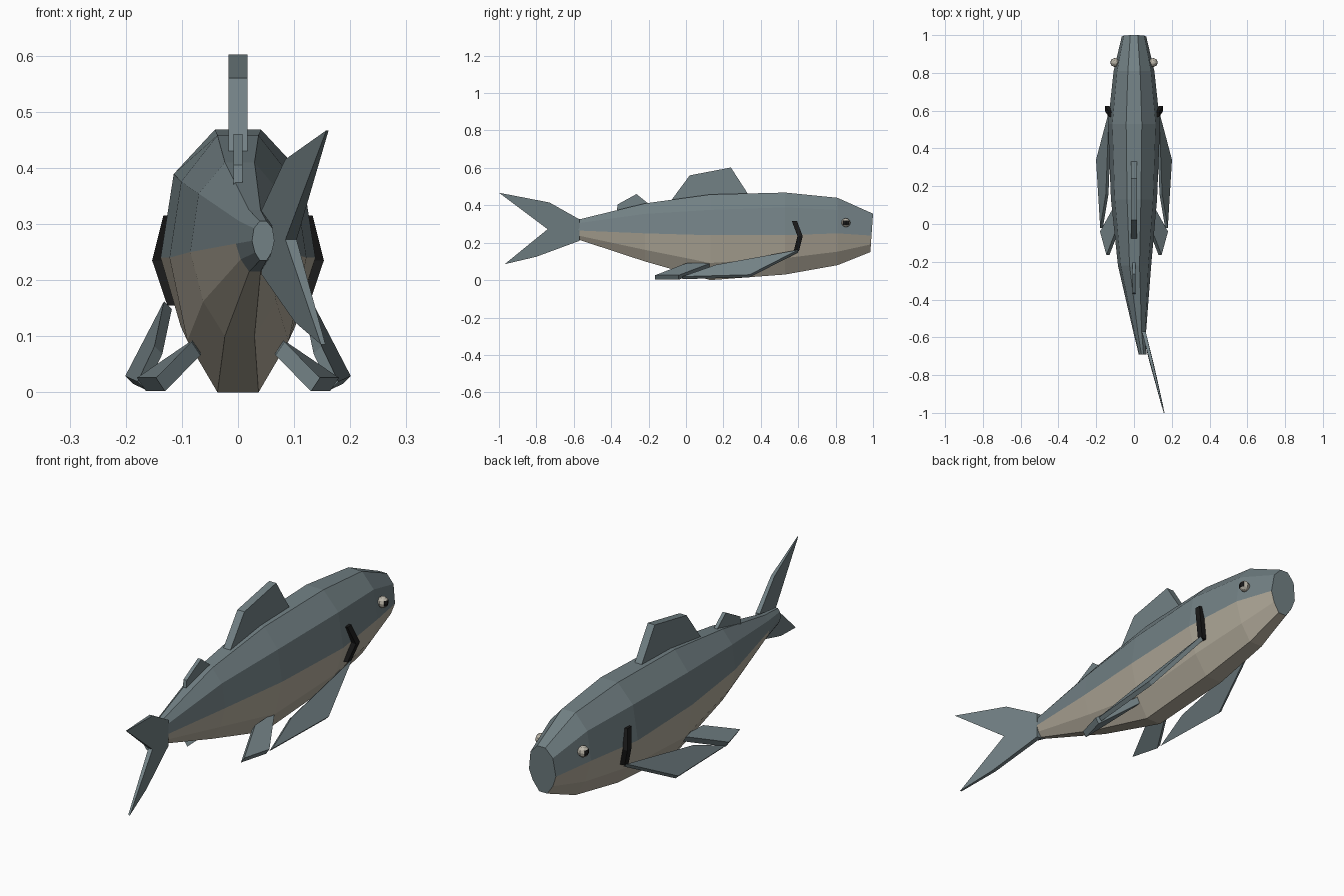
import bpy, bmesh
from mathutils import Vector

cube = bpy.data.objects.get("Cube")
if cube:
    bpy.data.objects.remove(cube, do_unlink=True)


def material(name, rgb):
    m = bpy.data.materials.new(name)
    m.use_nodes = True
    m.diffuse_color = (*rgb, 1)
    bsdf = m.node_tree.nodes["Principled BSDF"]
    bsdf.inputs["Base Color"].default_value = (*rgb, 1)
    bsdf.inputs["Roughness"].default_value = 0.8
    return m


SLATE = material("slate_blue", (0.17, 0.22, 0.235))
BELLY = material("belly_beige", (0.45, 0.41, 0.33))
BLACK = material("black", (0.01, 0.01, 0.01))
PALE = material("eye_pale", (0.5, 0.47, 0.4))


def finish(name, bm, *mats):
    bmesh.ops.recalc_face_normals(bm, faces=bm.faces)
    mesh = bpy.data.meshes.new(name)
    bm.to_mesh(mesh)
    bm.free()
    for m in mats:
        mesh.materials.append(m)
    ob = bpy.data.objects.new(name, mesh)
    bpy.context.collection.objects.link(ob)
    return ob


def loft(name, rings, *mats, colour=lambda s: 0):
    """Skin rings of equal length; colour picks a material from the strip index."""
    bm = bmesh.new()
    vs = [[bm.verts.new(p) for p in r] for r in rings]
    n = len(rings[0])
    for k, (a, b) in enumerate(zip(vs, vs[1:])):
        for i in range(n):
            j = (i + 1) % n
            bm.faces.new((a[i], a[j], b[j], b[i])).material_index = colour((k, i))
    bm.faces.new(vs[0])
    bm.faces.new(vs[-1])
    return finish(name, bm, *mats)


def plate(name, outline, offsets, mat=SLATE):
    """Closed slab between outline - offset and outline + offset."""
    pts = [Vector(p) for p in outline]
    offs = [Vector(o) for o in offsets]
    sides = [[p + o * s for p, o in zip(pts, offs)] for s in (-1, 1)]
    return loft(name, sides, mat)


def mirror_x(points, s):
    return [(x * s, y, z) for x, y, z in points]


# Body: ten-sided sections as y, centre x, half width, top, middle, bottom
sections = [
    (1.0, 0, 0.065, 0.355, 0.238, 0.15),
    (0.81, 0, 0.108, 0.44, 0.25, 0.08),
    (0.53, 0, 0.138, 0.468, 0.24, 0.03),
    (0.13, 0, 0.122, 0.458, 0.24, 0.0),
    (-0.22, 0.003, 0.088, 0.41, 0.25, 0.1),
    (-0.57, 0.03, 0.034, 0.325, 0.265, 0.215),
    (-0.69, 0.045, 0.02, 0.305, 0.27, 0.235),
]


def body_ring(y, cx, w, top, mid, bottom):
    h = top - bottom
    half = [(0.3, top), (0.83, top - 0.18 * h), (1, mid),
            (0.74, bottom + 0.2 * h), (0.3, bottom)]
    slant = 0.07 if y == 1 else 0
    right = [(cx + w * f, y - slant * (top - z), z) for f, z in half]
    left = [(cx - w * f, y - slant * (top - z), z) for f, z in reversed(half)]
    return right + left


loft("body", [body_ring(*s) for s in sections], SLATE, BELLY,
     colour=lambda s: int(s[0] < 5 and 2 <= s[1] <= 6))

# Tail fin: forked, swung towards +x
tail = [(-0.57, 0.325, 0.01), (-0.73, 0.415, 0.008), (-1, 0.467, 0.002),
        (-0.74, 0.272, 0.01), (-0.97, 0.085, 0.004), (-0.8, 0.125, 0.008),
        (-0.57, 0.21, 0.01)]
plate("tail_fin", [(0.052 - (y + 0.57) * 0.25, y, z) for y, z, t in tail],
      [(t, 0, 0) for y, z, t in tail])

# Back fins
for name, half, outline in (
    ("front_back_fin", 0.017,
     [(-0.08, 0.425), (0.02, 0.56), (0.24, 0.602), (0.335, 0.455)]),
    ("rear_back_fin", 0.008,
     [(-0.37, 0.37), (-0.365, 0.405), (-0.265, 0.46), (-0.19, 0.4)]),
):
    plate(name, [(0, y, z) for y, z in outline], [(half, 0, 0)] * 4)

# Paired fins, gills and eyes
pectoral = [(0.125, 0.6, 0.155), (0.194, 0.34, 0.022),
            (0.172, -0.02, 0.012), (0.142, 0.16, 0.075)]
pelvic = [(0.072, 0.14, 0.082), (0.172, -0.04, 0.014),
          (0.138, -0.165, 0.014), (0.075, 0.0, 0.078)]
gill = [(0.122, 0.58, 0.315), (0.142, 0.61, 0.235), (0.115, 0.59, 0.155)]
for side, s in (("left", 1), ("right", -1)):
    plate(side + "_pectoral_fin", mirror_x(pectoral, s),
          [(0.007 * s, 0, 0.007)] * 4)
    plate(side + "_pelvic_fin", mirror_x(pelvic, s),
          [(0.008 * s, 0, 0.012)] * 4)
    corners = ((-1, -1), (1, -1), (1, 1), (-1, 1))
    loft(side + "_gill", [[(x * s + 0.011 * a, y + 0.014 * b, z) for a, b in corners]
                          for x, y, z in gill], BLACK)

    bm = bmesh.new()
    bmesh.ops.create_uvsphere(bm, u_segments=8, v_segments=6, radius=0.024)
    for f in bm.faces:
        f.material_index = int(f.calc_center_median().x * s > 0.017)
    eye = finish(side + "_eye", bm, PALE, BLACK)
    eye.location = (0.102 * s, 0.855, 0.307)
